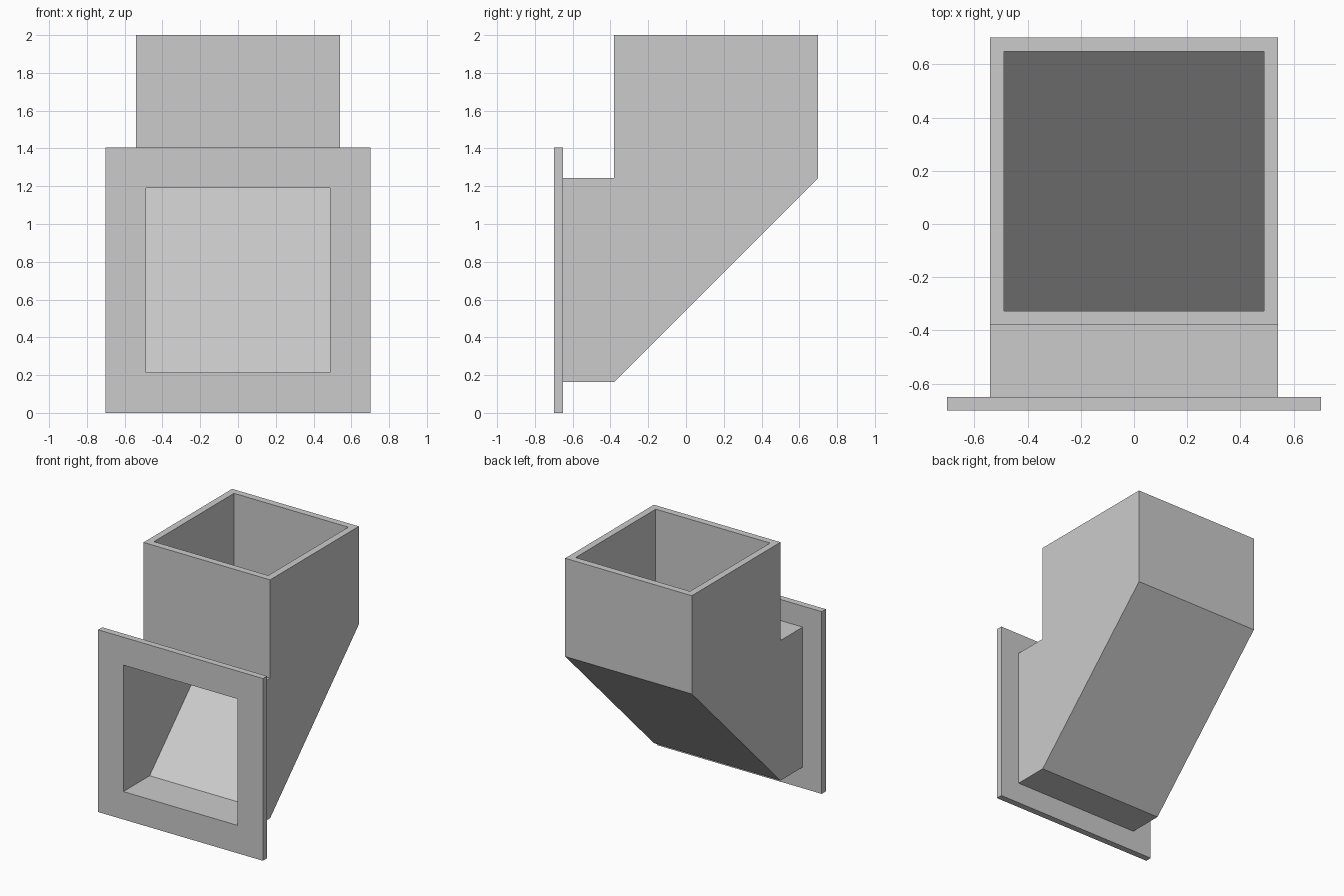
import bpy
import bmesh

cube = bpy.data.objects.get("Cube")
if cube:
    bpy.data.objects.remove(cube, do_unlink=True)

FLANGE, OUTER, INNER = 0.7025, 0.54, 0.4875   # half widths of the square sections
MID_Z, MID_Y = 0.7025, 0.16                   # centres of the front and top openings
BEND_Y, BEND_Z = MID_Y - OUTER, MID_Z + OUTER


def front_ring(half, y):
    """Upright square section, listed from its lower edge."""
    low, high = MID_Z - half, MID_Z + half
    return [(-half, y, low), (half, y, low), (half, y, high), (-half, y, high)]


def top_ring(half, z):
    """Level square section, listed from its back edge."""
    back, front = MID_Y + half, MID_Y - half
    return [(-half, back, z), (half, back, z), (half, front, z), (-half, front, z)]


# Elbow duct: up the outside, over the rim, down the inside, around the flange
sections = [
    front_ring(OUTER, -0.65), front_ring(OUTER, BEND_Y),
    top_ring(OUTER, BEND_Z), top_ring(OUTER, 2.0),
    top_ring(INNER, 2.0), top_ring(INNER, BEND_Z),
    front_ring(INNER, BEND_Y), front_ring(INNER, -0.70),
    front_ring(FLANGE, -0.70), front_ring(FLANGE, -0.65),
]
bm = bmesh.new()
rings = [[bm.verts.new(p) for p in section] for section in sections]
for a, b in zip(rings, rings[1:] + rings[:1]):
    for i in range(4):
        j = (i + 1) % 4
        bm.faces.new((a[i], a[j], b[j], b[i]))

# Close the inside corner of the elbow, where two sections share an edge
bmesh.ops.remove_doubles(bm, verts=bm.verts[:], dist=0.001)
bmesh.ops.recalc_face_normals(bm, faces=bm.faces[:])

mesh = bpy.data.meshes.new("elbow_duct_with_flange")
bm.to_mesh(mesh)
bm.free()
duct = bpy.data.objects.new("elbow_duct_with_flange", mesh)
bpy.context.collection.objects.link(duct)

# Plain grey finish
grey = bpy.data.materials.new("light_grey")
grey.use_nodes = True
colour = (0.6, 0.6, 0.6, 1.0)
grey.diffuse_color = colour
grey.node_tree.nodes["Principled BSDF"].inputs["Base Color"].default_value = colour
mesh.materials.append(grey)
